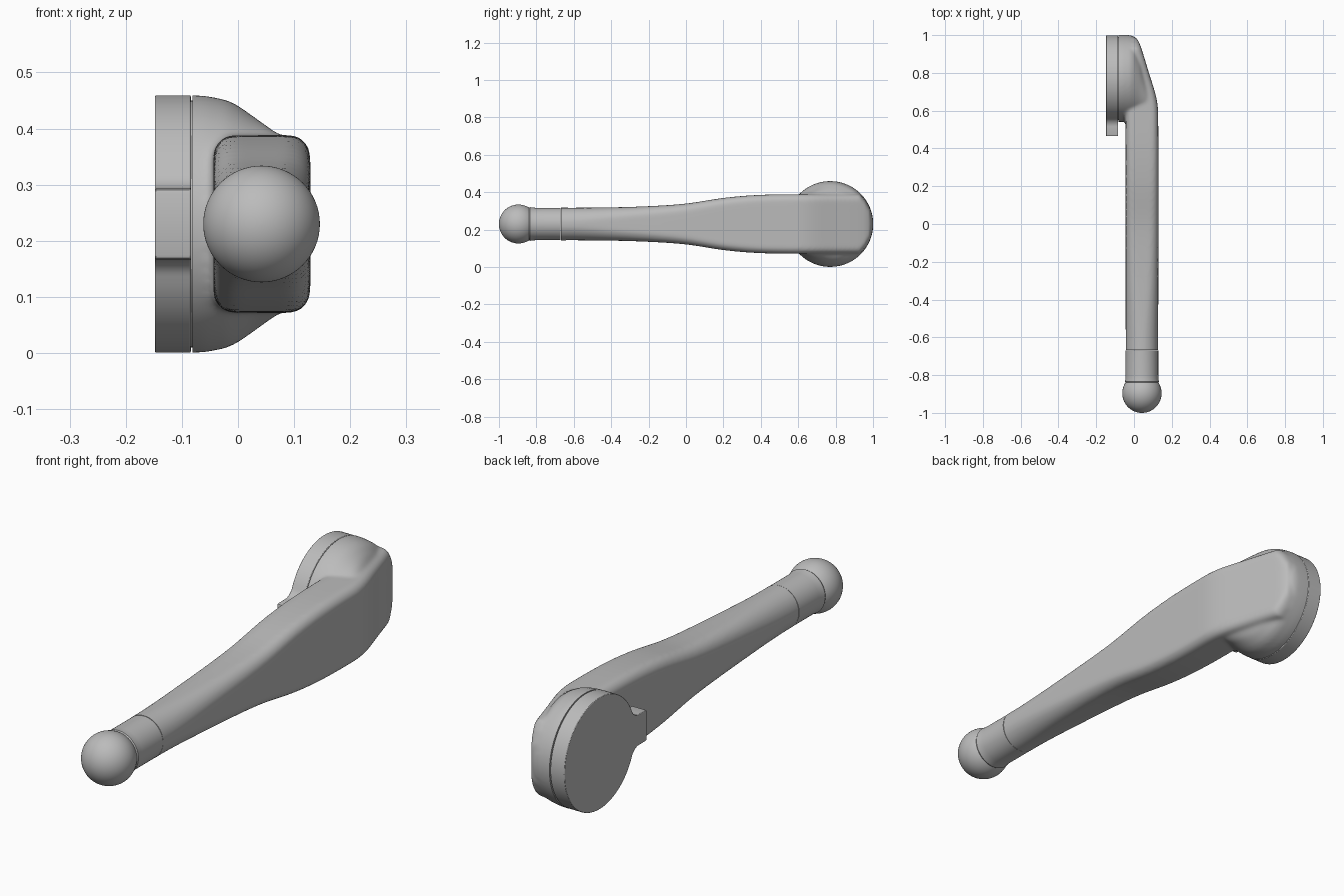
import bpy, bmesh, math
from mathutils import Vector

cube = bpy.data.objects.get("Cube")
if cube:
    bpy.data.objects.remove(cube, do_unlink=True)

grey = bpy.data.materials.new("light grey")
grey.use_nodes = True
grey.diffuse_color = (0.5, 0.5, 0.5, 1)
grey.node_tree.nodes["Principled BSDF"].inputs["Base Color"].default_value = (0.5, 0.5, 0.5, 1)

MID_Z = 0.23                  # height of the lever axis
GRIP_X = 0.042                # sideways position of the grip axis
HUB_Y, HUB_R = 0.77, 0.229    # pivot position and radius
SEAM_X, JOINT_Y = -0.081, -0.668


def make_object(name, bm):
    bmesh.ops.recalc_face_normals(bm, faces=bm.faces[:])
    mesh = bpy.data.meshes.new(name)
    bm.to_mesh(mesh)
    bm.free()
    mesh.materials.append(grey)
    obj = bpy.data.objects.new(name, mesh)
    bpy.context.collection.objects.link(obj)
    return obj


def smooth(obj, angle=35):
    bpy.ops.object.select_all(action='DESELECT')
    obj.select_set(True)
    bpy.context.view_layer.objects.active = obj
    bpy.ops.object.shade_smooth_by_angle(angle=math.radians(angle))


def loft(bm, rings):
    rows = [[bm.verts.new(p) for p in ring] for ring in rings]
    for a, b in zip(rows, rows[1:]):
        for i in range(len(a)):
            j = (i + 1) % len(a)
            bm.faces.new((a[i], a[j], b[j], b[i]))
    bm.faces.new(rows[0])
    bm.faces.new(rows[-1])


def interp(table, t):
    # smooth (Catmull-Rom style) lookup in a table of (position, value) pairs
    if t <= table[0][0]:
        return table[0][1]
    for i in range(len(table) - 1):
        (t0, v0), (t1, v1) = table[i], table[i + 1]
        if t <= t1:
            p, n = table[max(i - 1, 0)], table[min(i + 2, len(table) - 1)]
            m0, m1 = (v1 - p[1]) / (t1 - p[0]), (n[1] - v0) / (n[0] - t0)
            u, h = (t - t0) / (t1 - t0), t1 - t0
            return (v0 * (1 + 2 * u) * (1 - u) ** 2 + v1 * u * u * (3 - 2 * u)
                    + h * u * (1 - u) * (m0 * (1 - u) - m1 * u))
    return table[-1][1]


def rounded_section(y, x0, x1, half, radius, steps=8):
    radius = min(radius, (x1 - x0) / 2 - 0.001, half - 0.001)
    cx, hx = (x0 + x1) / 2, (x1 - x0) / 2
    ring = []
    for q, (sx, sz) in enumerate(((1, 1), (-1, 1), (-1, -1), (1, -1))):
        for k in range(steps + 1):
            a = math.pi / 2 * (q + k / steps)
            ring.append((cx + sx * (hx - radius) + radius * math.cos(a), y,
                         MID_Z + sz * (half - radius) + radius * math.sin(a)))
    return ring


# Lever arm: flattened grip that widens and slopes down over the hub
half_height = [(-0.75, 0.088), (-0.45, 0.088), (-0.2, 0.095), (0, 0.109),
               (0.2, 0.139), (0.35, 0.153), (0.5, 0.158), (0.8, 0.158)]
outer_x = [(-0.75, 0.128), (0.58, 0.128), (0.67, 0.118), (0.8, 0.079),
           (0.95, 0.032), (0.99, 0.012)]
corner = [(-0.75, 0.086), (-0.6, 0.084), (-0.3, 0.06), (0.1, 0.042), (0.8, 0.035)]
rings = []
for i in range(64):
    y = -0.75 + 1.735 * i / 63
    half = interp(half_height, y)
    if y > HUB_Y:
        half = min(half, 0.97 * math.sqrt(HUB_R ** 2 - (y - HUB_Y) ** 2))
    rings.append(rounded_section(y, -0.044, interp(outer_x, y), half, interp(corner, y)))
body = bmesh.new()
loft(body, rings)

# Hub: stacked oval slices, (x, front y, back y, half height)
slices = [(-0.14, 0.541, 1.001, 0.23), (-0.06, 0.541, 1.001, 0.229),
          (-0.02, 0.541, 1.0, 0.221), (0.0, 0.541, 0.993, 0.211),
          (0.03, 0.541, 0.945, 0.19), (0.075, 0.54, 0.8, 0.158),
          (0.1, 0.54, 0.72, 0.14)]
loft(body, [[(x, (y0 + y1) / 2 + (y1 - y0) / 2 * math.cos(math.tau * k / 96),
              MID_Z + rz * math.sin(math.tau * k / 96)) for k in range(96)]
            for x, y0, y1, rz in slices])

# Fuse arm and hub into one softly blended casting
raw = make_object("raw_arm", body)
remesh = raw.modifiers.new("fuse", 'REMESH')
remesh.mode = 'VOXEL'
remesh.voxel_size = 0.007
soften = raw.modifiers.new("blend", 'SMOOTH')
soften.factor = 0.5
soften.iterations = 14
fused = raw.evaluated_get(bpy.context.evaluated_depsgraph_get())
bm = bmesh.new()
bm.from_mesh(fused.to_mesh())
bpy.data.objects.remove(raw, do_unlink=True)

# Trim the casting flat at the seam and at the grip joint
for point, normal in (((SEAM_X, 0, 0), (-1, 0, 0)), ((0, JOINT_Y, 0), (0, -1, 0))):
    cut = bmesh.ops.bisect_plane(bm, geom=bm.verts[:] + bm.edges[:] + bm.faces[:],
                                 plane_co=Vector(point), plane_no=Vector(normal),
                                 clear_outer=True)
    edges = [e for e in cut["geom_cut"] if isinstance(e, bmesh.types.BMEdge)]
    bmesh.ops.holes_fill(bm, edges=edges, sides=0)
smooth(make_object("lever_arm", bm), 40)

# Round neck and ball knob, turned around the grip axis
BALL_Y, BALL_R, NECK_R = -0.896, 0.104, 0.0865
profile = [(JOINT_Y - 0.002, NECK_R), (-0.8, NECK_R), (-0.82, 0.0875), (-0.834, 0.09)]
start = math.radians(57)
profile += [(BALL_Y + BALL_R * math.cos(a), BALL_R * math.sin(a))
            for a in (start + (math.pi - 0.02 - start) * k / 28 for k in range(29))]
bm = bmesh.new()
loft(bm, [[(GRIP_X + r * math.cos(math.tau * k / 64), y,
            MID_Z + r * math.sin(math.tau * k / 64)) for k in range(64)]
          for y, r in profile])
smooth(make_object("ball_knob", bm))

# Base plate outline: a disc with a filleted stop tab towards the front
TAB_W, TAB_END, FILLET = 0.063, 0.305, 0.05
fw = TAB_W + FILLET
fd = math.sqrt((HUB_R + FILLET) ** 2 - fw ** 2)
join = math.atan2(fw, fd)
side = [(HUB_R * math.sin(a), HUB_R * math.cos(a))
        for a in (math.pi + (join - math.pi) * k / 48 for k in range(49))]
side += [(fw - FILLET * math.sin(a), fd - FILLET * math.cos(a))
         for a in (join + (math.pi / 2 - join) * k / 8 for k in range(1, 9))]
side += [(TAB_W, TAB_END - 0.008), (TAB_W - 0.002, TAB_END - 0.002),
         (TAB_W - 0.008, TAB_END)]
outline = side + [(-w, d) for w, d in reversed(side[1:])]
bm = bmesh.new()
loft(bm, [[(x, HUB_Y - d, MID_Z + w) for w, d in outline] for x in (-0.148, -0.084)])
plate = make_object("base_plate", bm)
bevel = plate.modifiers.new("edge", 'BEVEL')
bevel.width = 0.002
bevel.segments = 2
bevel.limit_method = 'ANGLE'
bevel.angle_limit = math.radians(60)
smooth(plate)

# Recessed spacer in the groove between plate and arm
bm = bmesh.new()
loft(bm, [[(x, HUB_Y + 0.22 * math.cos(math.tau * k / 64),
            MID_Z + 0.22 * math.sin(math.tau * k / 64)) for k in range(64)]
          for x in (-0.086, -0.079)])
smooth(make_object("groove_spacer", bm))
